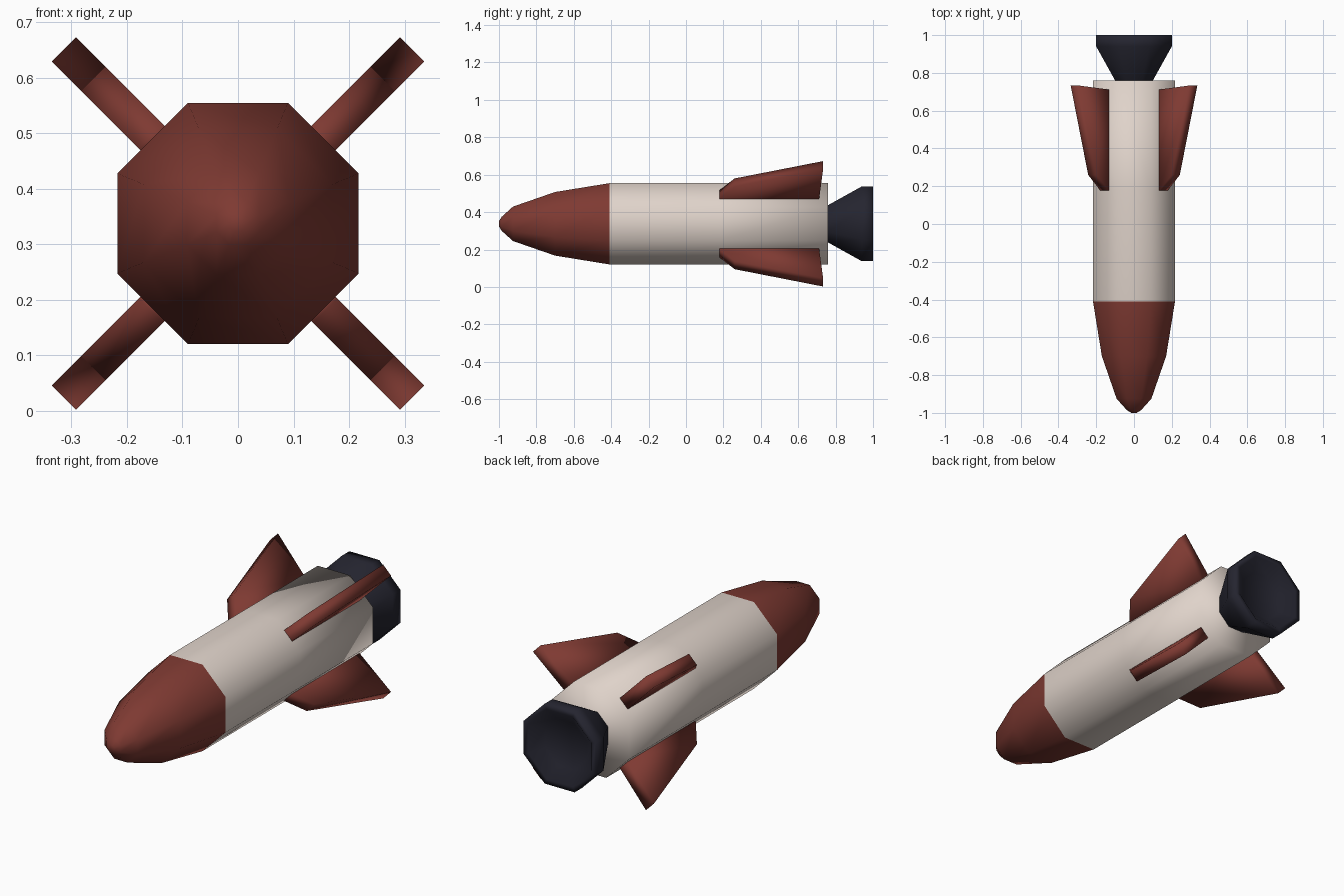
import bpy, bmesh, math
from mathutils import Vector

if "Cube" in bpy.data.objects:
    bpy.data.objects.remove(bpy.data.objects["Cube"])

AXIS_Z = 0.3375
SIDES = 8


def material(name, rgb):
    m = bpy.data.materials.new(name)
    m.diffuse_color = (*rgb, 1.0)
    m.use_nodes = True
    m.node_tree.nodes["Principled BSDF"].inputs["Base Color"].default_value = m.diffuse_color
    return m


RED = material("dark_red", (0.21, 0.042, 0.032))
CREAM = material("cream", (0.74, 0.65, 0.59))
NAVY = material("dark_navy", (0.018, 0.018, 0.029))


def finish(name, bm, mats):
    bmesh.ops.recalc_face_normals(bm, faces=bm.faces)
    mesh = bpy.data.meshes.new(name)
    for f in bm.faces:
        f.smooth = True
    bm.to_mesh(mesh)
    bm.free()
    obj = bpy.data.objects.new(name, mesh)
    bpy.context.collection.objects.link(obj)
    for m in mats:
        mesh.materials.append(m)
    return obj


def lathe(bm, profile):
    """Octagonal rings along y from (y, half width across flats), capped at both ends."""
    rings = []
    for y, half in profile:
        r = half / math.cos(math.pi / SIDES)
        angles = [(i + 0.5) * math.tau / SIDES for i in range(SIDES)]
        rings.append([bm.verts.new((r * math.cos(a), y, AXIS_Z + r * math.sin(a))) for a in angles])
    for a, b in zip(rings, rings[1:]):
        for i in range(SIDES):
            j = (i + 1) % SIDES
            bm.faces.new((a[i], a[j], b[j], b[i]))
    bm.faces.new(rings[0])
    bm.faces.new(rings[-1])


# Hull: red nose and cream tube in one continuous skin
bm = bmesh.new()
lathe(bm, [(-1.0, 0.014), (-0.985, 0.038), (-0.925, 0.092), (-0.70, 0.17),
           (-0.41, 0.217), (0.18, 0.217), (0.76, 0.217)])
for f in bm.faces:
    f.material_index = 0 if f.calc_center_median().y < -0.41 else 1
finish("hull", bm, [RED, CREAM])

# Engine nozzle: flared bell with a shallow hollow end
bm = bmesh.new()
lathe(bm, [(0.75, 0.095), (0.76, 0.1), (0.94, 0.2), (1.0, 0.2), (1.0, 0.175), (0.95, 0.115)])
finish("engine_nozzle", bm, [NAVY])

# Four diagonal fins: (y, distance from axis) outline given thickness
OUTLINE = [(0.178, 0.20), (0.178, 0.222), (0.26, 0.312), (0.733, 0.443), (0.71, 0.20)]
HALF = 0.031
for k, name in enumerate(["upper_right_fin", "upper_left_fin", "lower_left_fin", "lower_right_fin"]):
    a = math.radians(45 + 90 * k)
    out = Vector((math.cos(a), 0, math.sin(a)))
    side = Vector((-math.sin(a), 0, math.cos(a)))
    bm = bmesh.new()
    loops = [[bm.verts.new(out * d + side * s + Vector((0, y, AXIS_Z))) for y, d in OUTLINE]
             for s in (-HALF, HALF)]
    bm.faces.new(loops[0])
    bm.faces.new(loops[1])
    n = len(OUTLINE)
    for i in range(n):
        j = (i + 1) % n
        bm.faces.new((loops[0][i], loops[0][j], loops[1][j], loops[1][i]))
    finish(name, bm, [RED])
